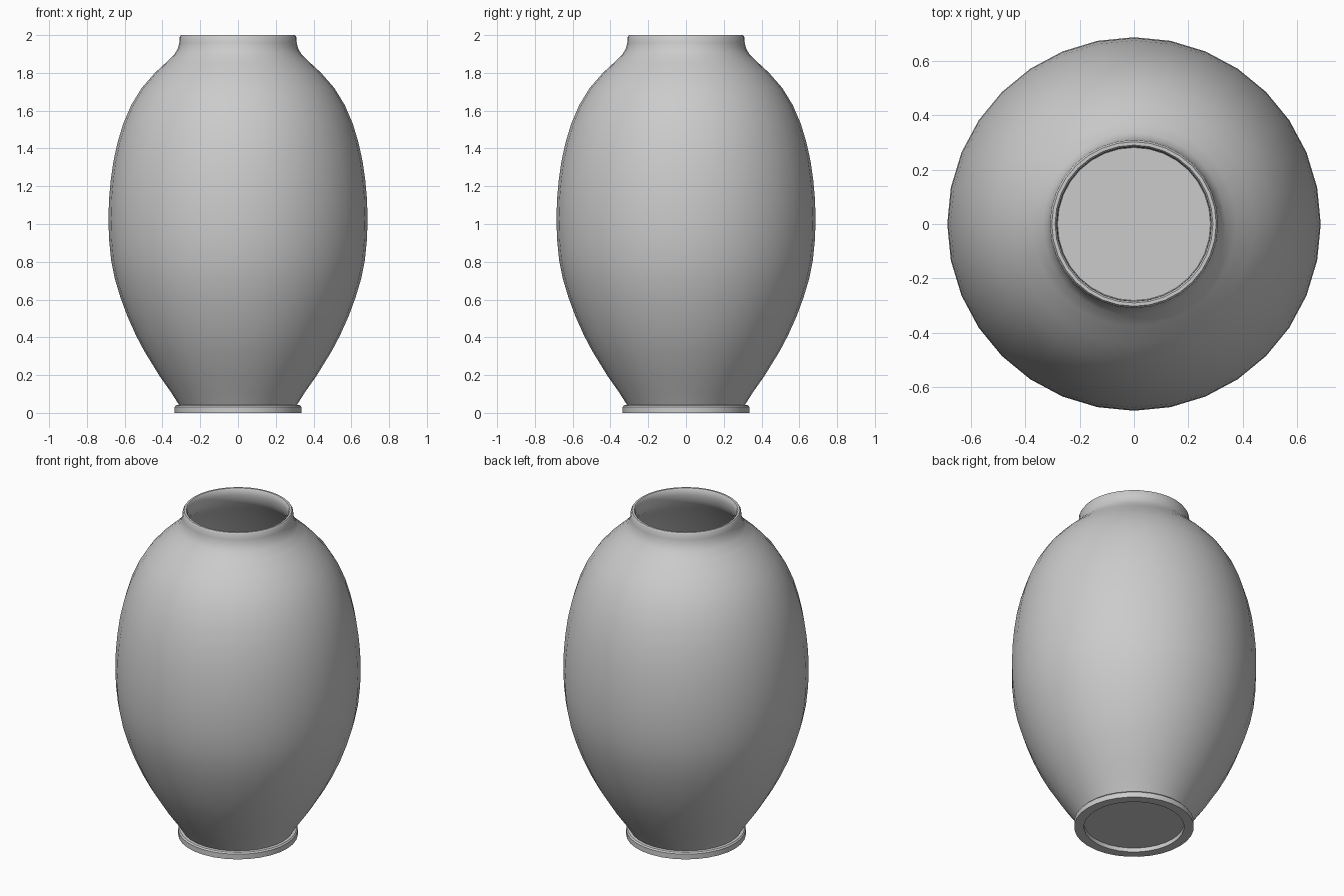
import bpy, math

if "Cube" in bpy.data.objects:
    bpy.data.objects.remove(bpy.data.objects["Cube"])

SEGMENTS = 32


def lathe(name, profile, segments=SEGMENTS):
    """Revolve an (r, z) profile around z; both end points lie on the axis."""
    verts, rings, faces = [], [], []
    for r, z in profile:
        start = len(verts)
        if r == 0:
            verts.append((0, 0, z))
            rings.append([start] * segments)
        else:
            for i in range(segments):
                a = 2 * math.pi * i / segments
                verts.append((r * math.cos(a), r * math.sin(a), z))
            rings.append(list(range(start, start + segments)))
    for low, high in zip(rings, rings[1:]):
        for i in range(segments):
            j = (i + 1) % segments
            quad = (low[i], low[j], high[j], high[i])
            faces.append(tuple(dict.fromkeys(quad)))
    mesh = bpy.data.meshes.new(name)
    mesh.from_pydata(verts, [], faces)
    obj = bpy.data.objects.new(name, mesh)
    bpy.context.collection.objects.link(obj)
    bpy.context.view_layer.objects.active = obj
    obj.select_set(True)
    bpy.ops.object.shade_smooth_by_angle(angle=math.radians(40))
    return obj


# recessed underside and foot ring
foot = [(0, 0.025), (0.28, 0.025), (0.28, 0), (0.335, 0),
        (0.335, 0.032), (0.328, 0.04), (0.312, 0.042)]

# bulging belly and short neck
belly = [(0.355, 0.11), (0.415, 0.195), (0.495, 0.325), (0.54, 0.41),
         (0.585, 0.51), (0.622, 0.61), (0.652, 0.71), (0.672, 0.81),
         (0.683, 0.92), (0.686, 1.03), (0.683, 1.13), (0.674, 1.23),
         (0.66, 1.33), (0.638, 1.43), (0.608, 1.53), (0.565, 1.63),
         (0.51, 1.72), (0.44, 1.80), (0.375, 1.86), (0.335, 1.90)]
neck = [(0.318, 1.93), (0.311, 1.96), (0.309, 1.99), (0.302, 2.0)]

# lip and inner wall follow the outside at constant thickness
WALL = 0.028
lip = [(0.290, 2.0), (0.284, 1.993), (0.283, 1.96), (0.290, 1.92)]
inner = []
for k in range(len(belly) - 2, 0, -1):
    (r0, z0), (r1, z1), (r, z) = belly[k - 1], belly[k + 1], belly[k]
    d = math.hypot(r1 - r0, z1 - z0)
    inner.append((r - WALL * (z1 - z0) / d, z + WALL * (r1 - r0) / d))
floor = [(0.325, 0.11), (0.281, 0.05), (0, 0.05)]

lathe("vase", foot + belly + neck + lip + [(0.315, 1.88)] + inner + floor)
